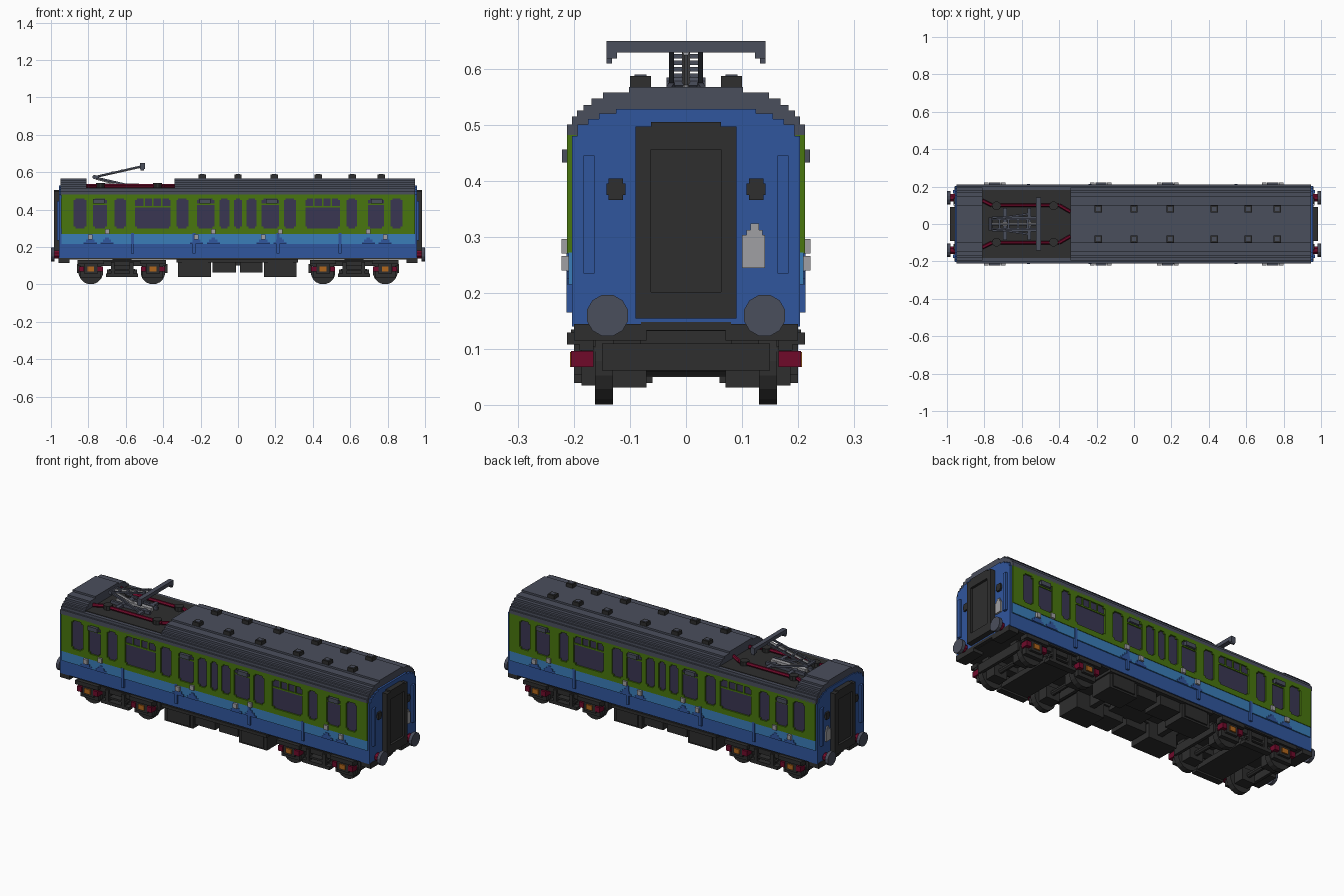
import bpy, bmesh, math
from mathutils import Vector, Matrix

if "Cube" in bpy.data.objects:
    bpy.data.objects.remove(bpy.data.objects["Cube"])


def material(name, r, g, b):
    lin = [((c / 255 + 0.055) / 1.055) ** 2.4 if c > 10 else c / 255 / 12.92 for c in (r, g, b)]
    m = bpy.data.materials.new(name)
    m.use_nodes = True
    m.diffuse_color = (*lin, 1)
    m.node_tree.nodes["Principled BSDF"].inputs["Base Color"].default_value = (*lin, 1)
    return m


GREEN = material("leaf green", 72, 118, 14)
BLUE = material("deep blue", 48, 86, 158)
SKY = material("light blue", 58, 125, 184)
GREY = material("slate grey", 74, 78, 92)
DARK = material("soft black", 46, 46, 46)
GLASS = material("window violet", 58, 54, 82)
RED = material("dark red", 112, 10, 42)
ORANGE = material("amber", 176, 102, 28)
SILVER = material("light grey", 160, 160, 164)


def finish(name, bm, mat):
    me = bpy.data.meshes.new(name)
    bm.to_mesh(me)
    bm.free()
    me.materials.append(mat)
    ob = bpy.data.objects.new(name, me)
    bpy.context.collection.objects.link(ob)
    return ob


def signs(flip):
    return [(sx, sy) for sx in ((1, -1) if "x" in flip else (1,))
            for sy in ((1, -1) if "y" in flip else (1,))]


def boxes(name, mat, bounds, flip=""):
    """Boxes (x0, x1, y0, y1, z0, z1) in one object, mirrored on the flip axes."""
    bm = bmesh.new()
    for x0, x1, y0, y1, z0, z1 in bounds:
        for sx, sy in signs(flip):
            c = Vector((sx * (x0 + x1) / 2, sy * (y0 + y1) / 2, (z0 + z1) / 2))
            s = Matrix.Diagonal((x1 - x0, y1 - y0, z1 - z0, 1))
            bmesh.ops.create_cube(bm, size=1, matrix=Matrix.Translation(c) @ s)
    return finish(name, bm, mat)


def rods(name, mat, ends, radius, sides=8, flip=""):
    """Straight round bars between point pairs."""
    bm = bmesh.new()
    for p, q in ends:
        for sx, sy in signs(flip):
            a, b = (Vector((v[0] * sx, v[1] * sy, v[2])) for v in (p, q))
            rot = (b - a).to_track_quat("Z", "Y").to_matrix().to_4x4()
            spin = Matrix.Rotation(math.pi / sides, 4, "Z")
            bmesh.ops.create_cone(bm, cap_ends=True, segments=sides, radius1=radius, radius2=radius,
                                  depth=(b - a).length,
                                  matrix=Matrix.Translation((a + b) / 2) @ rot @ spin)
    return finish(name, bm, mat)


# Body shell and floor
boxes("body_core", BLUE, [(-.945, .945, -.2, .2, .14, .48)])
boxes("lower_side", BLUE, [(-.945, .945, .19, .203, .14, .22)], "y")
boxes("floor_plate", DARK, [(-.94, .94, -.195, .195, .132, .145)])
boxes("side_stripe", SKY, [(-.945, .945, .19, .209, .215, .272)], "y")

# Window openings along each side
windows = [(-.88, -.81), (-.775, -.7), (-.66, -.6), (-.55, -.36), (-.33, -.265), (-.22, -.125),
           (-.1, -.045), (-.022, .022), (.045, .1), (.125, .22), (.245, .31), (.36, .545),
           (.58, .635), (.695, .78), (.815, .88)]
LOW, HIGH = .3, .46
boxes("window_glass", GLASS, [(a - .004, b + .004, .195, .204, LOW - .004, HIGH + .004)
                              for a, b in windows], "y")
edges = [-.945] + [v for w in windows for v in w] + [.945]
walls = [(edges[i], edges[i + 1], .195, .212, LOW, HIGH) for i in range(0, len(edges), 2)]
walls += [(-.945, .945, .195, .212, .27, LOW), (-.945, .945, .195, .212, HIGH, .482)]
for a, b in windows:
    walls += [(x, x + .01, .2, .212, z, z + .01)
              for x in (a, b - .01) for z in (LOW, HIGH - .01)]
    if b - a > .15:       # four top lights
        walls.append((a, b, .2, .209, .412, .42))
        walls += [(a + (b - a) * k / 4 - .004, a + (b - a) * k / 4 + .004, .2, .209, .42, HIGH)
                  for k in (1, 2, 3)]
    elif b - a > .072:    # door window transom
        walls.append((a, b, .2, .209, .425, .432))
boxes("green_side_wall", GREEN, walls, "y")

# Door furniture
doors = [-.745, -.177, .18, .742]
boxes("door_hood", GREY, [(d - .03, d + .03, .2, .221, .433, .456) for d in doors], "y")
boxes("door_handle", SILVER, [(d + s * .045 - .012, d + s * .045 + .012, .2, .222, z, z + .026)
                              for d in doors for s, z in ((-1, .24 if d < .3 else .27),
                                                          (1, .27 if d < .3 else .24))], "y")
boxes("door_hinge", BLUE, [(x - .008, x + .008, .2, .213, .165, .275)
                           for x in (-.565, -.235, .215, .545)], "y")
boxes("door_step_patch", BLUE, [(d + s * .045 - w, d + s * .045 + w, .2, .212, z, z + .012)
                                for d in doors for s in (-1, 1)
                                for w, z in ((.035, .215), (.022, .227), (.01, .239))], "y")

# Stepped roof with a sunken well for the current collector
steps = [(.212, .475, .5), (.203, .5, .515), (.194, .515, .525), (.183, .525, .535),
         (.168, .535, .547), (.148, .547, .557), (.102, .557, .567)]
roof = []
for w, z0, z1 in steps:
    if z0 < .51:
        roof.append((-.95, .945, -w, w, z0, z1))
    else:
        roof += [(-.95, -.81, -w, w, z0, z1), (-.34, .945, -w, w, z0, z1)]
boxes("stepped_roof", GREY, roof)
boxes("roof_well_floor", DARK, [(-.812, -.338, -.183, .183, .505, .518)])
boxes("roof_vent", DARK, [(x - .02, x + .02, .062, .1, .56, .587)
                          for x in (-.19, 0, .195, .43, .61, .765)], "y")
boxes("roof_vent_cap", GREY, [(x - .012, x + .012, .07, .092, .58, .589)
                              for x in (-.19, 0, .195, .43, .61, .765)], "y")

# Ends: blue panel, gangway, rails, brackets and plates
boxes("end_panel", BLUE, [(.93, .956, -w, w, z0, z1) for w, z0, z1 in
                          ((.203, .14, .48), (.193, .48, .5), (.175, .5, .51),
                           (.155, .51, .52), (.125, .52, .528))], "x")
gang = [(.95, .985, .062, .09, .155, .497), (.95, .985, -.09, -.062, .155, .497),
        (.95, .985, -.062, .062, .155, .202), (.95, .985, -.062, .062, .456, .505),
        (.95, .972, -.062, .062, .2, .458)]
boxes("gangway", DARK, gang, "x")
boxes("end_handrail", BLUE, [(.95, .968, .163, .183, .235, .445)], "xy")
boxes("lamp_bracket", DARK, [(.95, .966, .112, .138, .366, .404),
                             (.95, .966, .108, .142, .375, .395)], "xy")
boxes("end_plate", SILVER, [(.95, .966, .1, .141, .245, .303), (.95, .966, .108, .136, .303, .312),
                            (.95, .964, .115, .13, .312, .324)], "x")

# Buffers and end beam
rods("buffer_head", GREY, [((.982, .14, .16), (1, .14, .16))], .038, 12, "xy")
rods("buffer_shank", RED, [((.94, .14, .16), (.984, .14, .16))], .022, 8, "xy")
boxes("buffer_beam", DARK, [(.9, .96, .07, .2, .115, .145), (.9, .958, -.08, .08, .133, .148)], "xy")

# Bogies
wheel_x = (.455, .787)
rods("wheel", DARK, [((x, .13, .066), (x, .162, .066)) for x in wheel_x], .066, 16, "xy")
rods("wheel_axle", DARK, [((x, -.14, .066), (x, .14, .066)) for x in wheel_x], .014, 8, "x")
frame = [(.385, .855, .165, .19, .098, .125), (.535, .705, .165, .2, .04, .058),
         (.55, .69, .165, .195, .072, .082), (.56, .58, .165, .2, .04, .12),
         (.66, .68, .165, .2, .04, .12), (.54, .7, -.17, .17, .05, .08),
         (.57, .67, -.12, .12, .08, .135), (.845, .862, -.15, .15, .062, .11),
         (.378, .395, -.15, .15, .062, .11), (.385, .855, .08, .13, .1, .13)]
for x in wheel_x:
    frame += [(x - .055, x + .055, .162, .186, .035, .105), (x - .04, x + .04, .07, .132, .032, .1),
              (x - .07, x + .07, .165, .212, .108, .13), (x - .035, x + .035, .165, .2, .055, .108)]
boxes("bogie_frame", DARK, frame, "xy")
boxes("axle_spring", RED, [(x + s * .05 - .014, x + s * .05 + .014, .165, .205, .068, .097)
                           for x in wheel_x for s in (-1, 1)], "xy")
boxes("axle_box", ORANGE, [(x - .018, x + .018, .19, .207, .068, .095) for x in wheel_x], "xy")

# Equipment boxes under the floor
boxes("underfloor_equipment", DARK,
      [(-.32, -.145, .06, .19, .04, .135), (-.135, -.012, .07, .185, .065, .135),
       (.012, .13, .07, .185, .065, .135), (.14, .312, .06, .19, .04, .135),
       (-.3, -.16, .18, .198, .05, .12), (.16, .295, .18, .198, .05, .12),
       (-.33, .32, .06, .205, .118, .135), (-.1, .1, .0, .08, .1, .135),
       (-.23, -.2, -.07, .07, .07, .135), (.2, .23, -.07, .07, .07, .135)], "y")

# Current collector: base, pipes, insulators, folding arms and contact bow
boxes("collector_base", GREY, [(-.76, -.52, .026, .04, .516, .535),
                               (-.7, -.68, 0, .085, .516, .532),
                               (-.57, -.55, 0, .085, .516, .532)], "y")
rods("red_pipe", RED, [((-.81, .125, .528), (-.76, .1, .528)), ((-.76, .1, .528), (-.4, .1, .528)),
                       ((-.4, .1, .528), (-.34, .065, .528))], .01, 6, "y")
rods("roof_insulator", DARK, [((x, .097, .51), (x, .097, .541)) for x in (-.735, -.43)], .024, 10, "y")
rods("lower_arm", GREY, [((-.56, .055, .525), (-.765, .024, .572))], .007, 4, "y")
rods("upper_arm", GREY, [((-.77, .026, .574), (-.51, .026, .634))], .006, 4, "y")
rods("arm_pivot", GREY, [((-.767, -.035, .574), (-.767, .035, .574))], .011, 8)
boxes("arm_spring", SILVER, [(-.745, -.53, -.012, .012, .52, .54)])
rods("centre_link", SILVER, [((-.76, 0, .566), (-.6, 0, .525)), ((-.765, 0, .574), (-.515, 0, .63))], .007, 6)
boxes("arm_rung", GREY, [(x - .005, x + .005, -.03, .03, .572 + (x + .77) * .23, .58 + (x + .77) * .23)
                         for x in (-.72, -.67, -.62, -.57)])
boxes("contact_bow", GREY, [(-.524, -.498, 0, .142, .629, .649), (-.524, -.498, .123, .142, .618, .64),
                            (-.52, -.502, .132, .142, .609, .625)], "y")
